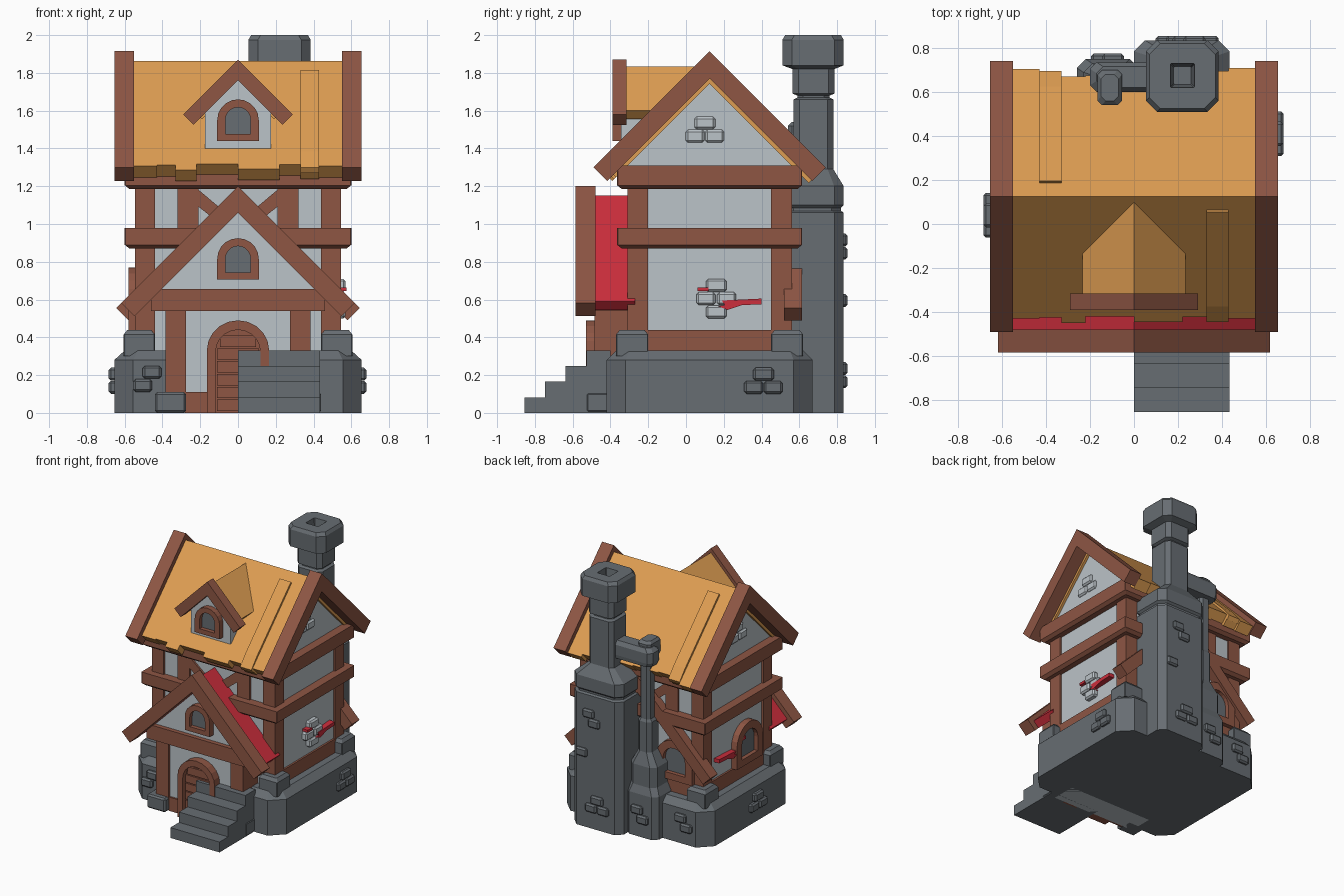
import bpy, bmesh, math
from mathutils import Matrix, Vector

if "Cube" in bpy.data.objects:
    bpy.data.objects.remove(bpy.data.objects["Cube"])


def material(name, rgb):
    m = bpy.data.materials.new(name)
    lin = [(c / 255 / 12.92) if c < 11 else ((c / 255 + 0.055) / 1.055) ** 2.4 for c in rgb]
    m.diffuse_color = (*lin, 1)
    m.use_nodes = True
    m.node_tree.nodes["Principled BSDF"].inputs["Base Color"].default_value = m.diffuse_color
    return m


WOOD = material("brown timber", (142, 86, 68))
STONE = material("grey stone", (103, 109, 114))
WALL = material("pale plaster", (187, 195, 200))
ROOF = material("orange roof", (222, 157, 82))
RED = material("red roof", (204, 46, 60))


def mesh(name, verts, faces, mat, bevel=0):
    bm = bmesh.new()
    vs = [bm.verts.new(v) for v in verts]
    for f in faces:
        bm.faces.new([vs[i] for i in f])
    bmesh.ops.recalc_face_normals(bm, faces=bm.faces)
    me = bpy.data.meshes.new(name)
    bm.to_mesh(me)
    bm.free()
    me.materials.append(mat)
    ob = bpy.data.objects.new(name, me)
    bpy.context.collection.objects.link(ob)
    if bevel:
        b = ob.modifiers.new("bevel", 'BEVEL')
        b.width, b.segments = bevel, 1
    return ob


def prism(name, profile, axis, a, b, mat, bevel=0):
    """Extrude a 2D profile along x (y,z), y (x,z) or z (x,y)."""
    put = {'x': lambda p, t: (t, p[0], p[1]), 'y': lambda p, t: (p[0], t, p[1]),
           'z': lambda p, t: (p[0], p[1], t)}[axis]
    n = len(profile)
    verts = [put(p, t) for t in (a, b) for p in profile]
    faces = [list(range(n)), list(range(2 * n - 1, n - 1, -1))]
    faces += [(i, (i + 1) % n, n + (i + 1) % n, n + i) for i in range(n)]
    return mesh(name, verts, faces, mat, bevel)


def box(name, x0, x1, y0, y1, z0, z1, mat, bevel=0):
    return prism(name, [(x0, y0), (x1, y0), (x1, y1), (x0, y1)], 'z', z0, z1, mat, bevel)


def loft(name, levels, mat):
    """Stack chamfered rectangles: (x0, x1, y0, y1, z, chamfer)."""
    verts, faces = [], []
    for x0, x1, y0, y1, z, c in levels:
        verts += [(x0 + c, y0, z), (x1 - c, y0, z), (x1, y0 + c, z), (x1, y1 - c, z),
                  (x1 - c, y1, z), (x0 + c, y1, z), (x0, y1 - c, z), (x0, y0 + c, z)]
    for k in range(len(levels) - 1):
        faces += [(8 * k + i, 8 * k + (i + 1) % 8, 8 * k + 8 + (i + 1) % 8, 8 * k + 8 + i)
                  for i in range(8)]
    faces += [list(range(8)), list(range(len(verts) - 8, len(verts)))]
    return mesh(name, verts, faces, mat)


def chevron(name, c, apex, half, t, axis, a, b, mat):
    """45 degree gable band; t is its vertical thickness."""
    pts = [(c, apex), (c - half, apex - half), (c - half + t / 2, apex - half - t / 2),
           (c, apex - t), (c + half - t / 2, apex - half - t / 2), (c + half, apex - half)]
    return prism(name, pts, axis, a, b, mat)


def arch(w, z0, top, rise):
    spring = top - rise
    return [(-w, z0), (w, z0)] + [(w * math.cos(math.pi * i / 10), spring + rise * math.sin(math.pi * i / 10))
                                  for i in range(11)]


def arch_frame(name, pos, turn, outer, inner, depth, fill):
    """Arched frame with a recessed panel, facing -y before turning."""
    n = len(outer)
    verts = [(p[0], y, p[1]) for y in (-depth, 0) for ring in (outer, inner) for p in ring]
    faces = []
    for i in range(n):
        j = (i + 1) % n
        faces += [(i, j, n + j, n + i), (i, j, 2 * n + j, 2 * n + i), (n + i, n + j, 3 * n + j, 3 * n + i),
                  (2 * n + i, 2 * n + j, 3 * n + j, 3 * n + i)]
    place = Matrix.Translation(pos) @ Matrix.Rotation(math.radians(turn), 4, 'Z')
    mesh(name + "_frame", verts, faces, WOOD).matrix_world = place
    prism(name + "_panel", inner, 'y', -depth * 0.35, 0.01, fill).matrix_world = place


def window(name, pos, turn, s=1.0):
    arch_frame(name, pos, turn, arch(.11 * s, 0, .22 * s, .11 * s),
               arch(.067 * s, .037 * s, .178 * s, .067 * s), .05, STONE)


def bricks(name, pos, axis, spots, mat, depth=.03):
    """Small raised stones on a wall; spots are (along, up, width)."""
    for k, (u, v, w) in enumerate(spots):
        h = .034
        e = (depth, w / 2, h) if axis == 'x' else (w / 2, depth, h)
        o = Vector(pos) + (Vector((0, u, v)) if axis == 'x' else Vector((u, 0, v)))
        box(f"{name}_{k}", o.x - e[0], o.x + e[0], o.y - e[1], o.y + e[1], o.z - e[2], o.z + e[2], mat, .012)


# Stone foundation and corner blocks
loft("foundation", [(-.655, .655, -.42, .67, 0, .1), (-.655, .655, -.42, .67, .28, .1),
                    (-.6, .6, -.37, .62, .33, .07)], STONE)
for sx in (-1, 1):
    for y0, y1 in ((-.37, -.2), (.45, .62)):
        x0, x1 = sorted((sx * .44, sx * .605))
        loft("corner_block", [(x0, x1, y0, y1, .3, .005), (x0, x1, y0, y1, .415, .005),
                              (x0 + .02, x1 - .02, y0 + .02, y1 - .02, .44, .005)], STONE)

# Plaster body with side gables
prism("house_wall", [(-.295, .3), (.545, .3), (.545, 1.3), (.58, 1.31), (.125, 1.775), (-.33, 1.31), (-.295, 1.3)],
      'x', -.53, .53, WALL)
for z0, z1 in ((.87, .98), (1.185, 1.31)):
    loft("belt_beam", [(-.575, .575, -.34, .59, z0, .004), (-.6, .6, -.365, .615, z0 + .02, .004),
                       (-.6, .6, -.365, .615, z1, .004)], WOOD)
for sx in (-1, 1):
    for y0, y1 in ((-.31, -.2), (.45, .56)):
        x0, x1 = sorted((sx * .44, sx * .545))
        box("corner_post", x0, x1, y0, y1, .33, 1.2, WOOD)
    x0, x1 = sorted((sx * .21, sx * .32))
    for y0, y1 in ((-.31, -.28), (.53, .56)):
        box("middle_post", x0, x1, y0, y1, .9, 1.2, WOOD)
        prism("cross_brace", [(sx * .22, 1.19), (sx * .22, 1.1), (-sx * .06, .88), (-sx * .15, .88)],
              'y', y0, y1, WOOD)
    x0, x1 = sorted((sx * .5, sx * .545))
    box("side_sill", x0, x1, -.21, .46, .33, .44, WOOD)
box("back_sill", -.45, .45, .5, .56, .33, .44, WOOD)

# Main roof: ragged boards, with a ridge at y = 0.125
drops = [(-.55, -.43, .555, .58), (-.43, -.33, .55, .565), (-.33, -.22, .575, .545), (-.22, 0, .545, .55),
         (0, .22, .57, .555), (.22, .33, .548, .56), (.33, .43, .565, .57), (.43, .55, .555, .585)]
for x0, x1, f, b in drops:
    t = .06
    prism("roof_boards", [(.125, 1.862), (.125 - f, 1.862 - f), (.125 - f + t, 1.862 - f - t), (.125, 1.742),
                          (.125 + b - t, 1.862 - b - t), (.125 + b, 1.862 - b)], 'x', x0, x1, ROOF)
for s, x0, x1 in ((-1, .33, .43), (1, -.43, -.33)):
    prism("raised_board", [(.125 + s * .06, 1.80), (.125 + s * .07, 1.815), (.125 + s * .5, 1.385),
                           (.125 + s * .57, 1.30), (.125 + s * .55, 1.27)], 'x', x0, x1, ROOF)
for x0, x1 in ((-.655, -.55), (.55, .655)):
    chevron("gable_trim", .125, 1.915, .615, .145, 'x', x0, x1, WOOD)

# Dormer
prism("dormer_wall", [(-.175, 1.4), (.175, 1.4), (.175, 1.62), (0, 1.79), (-.175, 1.62)], 'y', -.345, .0, WALL)
chevron("dormer_roof", 0, 1.835, .235, .09, 'y', -.32, .1, ROOF)
chevron("dormer_trim", 0, 1.87, .29, .11, 'y', -.39, -.315, WOOD)
window("dormer_window", (0, -.34, 1.44), 0)

# Porch
prism("porch_wall", [(-.37, 0), (.37, 0), (.37, .6), (.44, .64), (0, 1.1), (-.44, .64), (-.37, .6)],
      'y', -.465, -.27, WALL)
box("porch_beam", -.46, .46, -.5, -.28, .54, .655, WOOD)
chevron("porch_roof", 0, 1.15, .56, .09, 'y', -.49, -.27, RED)
chevron("porch_trim", 0, 1.2, .618, .14, 'y', -.585, -.48, WOOD)
for sx in (-1, 1):
    x0, x1 = sorted((sx * .275, sx * .385))
    box("porch_post", x0, x1, -.485, -.28, .05, .55, WOOD)
    x0, x1 = sorted((sx * .275, sx * .44))
    box("porch_block", x0, x1, -.53, -.38, 0, .11, STONE, .012)
box("porch_sill", -.28, .28, -.48, -.4, 0, .11, WOOD)
window("porch_window", (0, -.465, .705), 0)

# Door with planks
arch_frame("door", (0, -.465, 0), 0, arch(.165, 0, .49, .16), arch(.118, .002, .44, .115), .065, WOOD)
for k in range(6):
    w = .112 if k < 5 else .095
    box("door_plank", -w, w, -.502, -.48, .01 + k * .068, .07 + k * .068, WOOD)

# Entrance steps
for k in range(4):
    box("entrance_step", 0, .435, -.855 + k * .109, -.4, 0, .0825 * (k + 1), STONE)

# Main chimney with a hollow cap
loft("chimney", [(0, .435, .5, .835, 0, .05), (0, .435, .5, .835, 1.06, .05), (.015, .42, .52, .82, 1.07, .05),
                 (.015, .42, .52, .82, 1.085, .05), (0, .435, .5, .835, 1.1, .05), (0, .435, .5, .835, 1.2, .05),
                 (.11, .33, .57, .78, 1.29, .03), (.11, .33, .57, .78, 1.66, .03), (.13, .31, .59, .76, 1.67, .03),
                 (.13, .31, .59, .76, 1.68, .03), (.11, .33, .565, .785, 1.69, .03), (.11, .33, .565, .785, 1.82, .03),
                 (.055, .385, .51, .835, 1.84, .05), (.055, .385, .51, .835, 1.975, .05),
                 (.07, .37, .525, .82, 2, .05), (.165, .275, .62, .73, 2, .004), (.18, .26, .635, .715, 1.88, .004)], STONE)

# Small side flue with a bent head
loft("small_flue", [(-.26, .02, .5, .75, 0, .04), (-.26, .02, .5, .75, .34, .04), (-.23, 0, .52, .73, .4, .04),
                    (-.23, 0, .52, .73, .56, .04), (-.17, -.05, .56, .7, .66, .03), (-.17, -.05, .56, .7, .9, .03),
                    (-.155, -.065, .6, .69, .92, .02), (-.155, -.065, .6, .69, 1.4, .02)], STONE)
loft("flue_elbow", [(-.19, .14, .61, .73, 1.36, .03), (-.2, .14, .6, .735, 1.39, .03),
                    (-.2, .14, .6, .735, 1.47, .03), (-.17, .14, .62, .715, 1.5, .03)], STONE)
loft("flue_outlet", [(-.165, -.055, .54, .7, 1.38, .02), (-.165, -.055, .54, .7, 1.52, .02),
                     (-.15, -.07, .56, .68, 1.54, .02)], STONE)

# Back brace, side and back windows
chevron("back_brace", 0, 1.2, .645, .13, 'y', .52, .615, WOOD)
window("left_window", (-.53, .02, .44), -90, 1.5)
window("back_window", (-.31, .545, .44), 180, 1.45)

# Loose red boards
for sx in (-1, 1):
    x0, x1 = sorted((sx * .52, sx * .575))
    prism("loose_board", [(.17, .565), (.4, .575), (.4, .605), (.19, .595), (.22, .545)], 'x', x0, x1, RED)
    box("loose_chip", x0, x1, .06, .12, .645, .665, RED)

# Raised stones on walls, foundation and chimney
cross = [(0, .07, .11), (-.055, 0, .1), (.055, 0, .1), (0, -.07, .11)]
trio = [(0, .035, .11), (-.052, -.035, .1), (.052, -.035, .1)]
pair = [(.025, .035, .1), (-.025, -.035, .1)]
bricks("wall_stone", (.54, .16, .605), 'x', cross, WALL)
for sx in (-1, 1):
    bricks("gable_stone", (sx * .515, .1, 1.5), 'x', trio, WALL)
bricks("right_stone", (.65, .41, .17), 'x', trio, STONE)
bricks("left_stone", (-.655, .04, .17), 'x', trio, STONE)
bricks("front_stone", (-.48, -.415, .18), 'y', pair, STONE)
bricks("back_stone", (-.45, .665, .17), 'y', pair, STONE)
for x, z, s in ((.25, .88, pair), (.31, .56, pair[:1]), (.2, .2, trio)):
    bricks("chimney_stone", (x, .825, z), 'y', s, STONE)
bricks("flue_stone", (-.12, .745, .18), 'y', pair, STONE)
